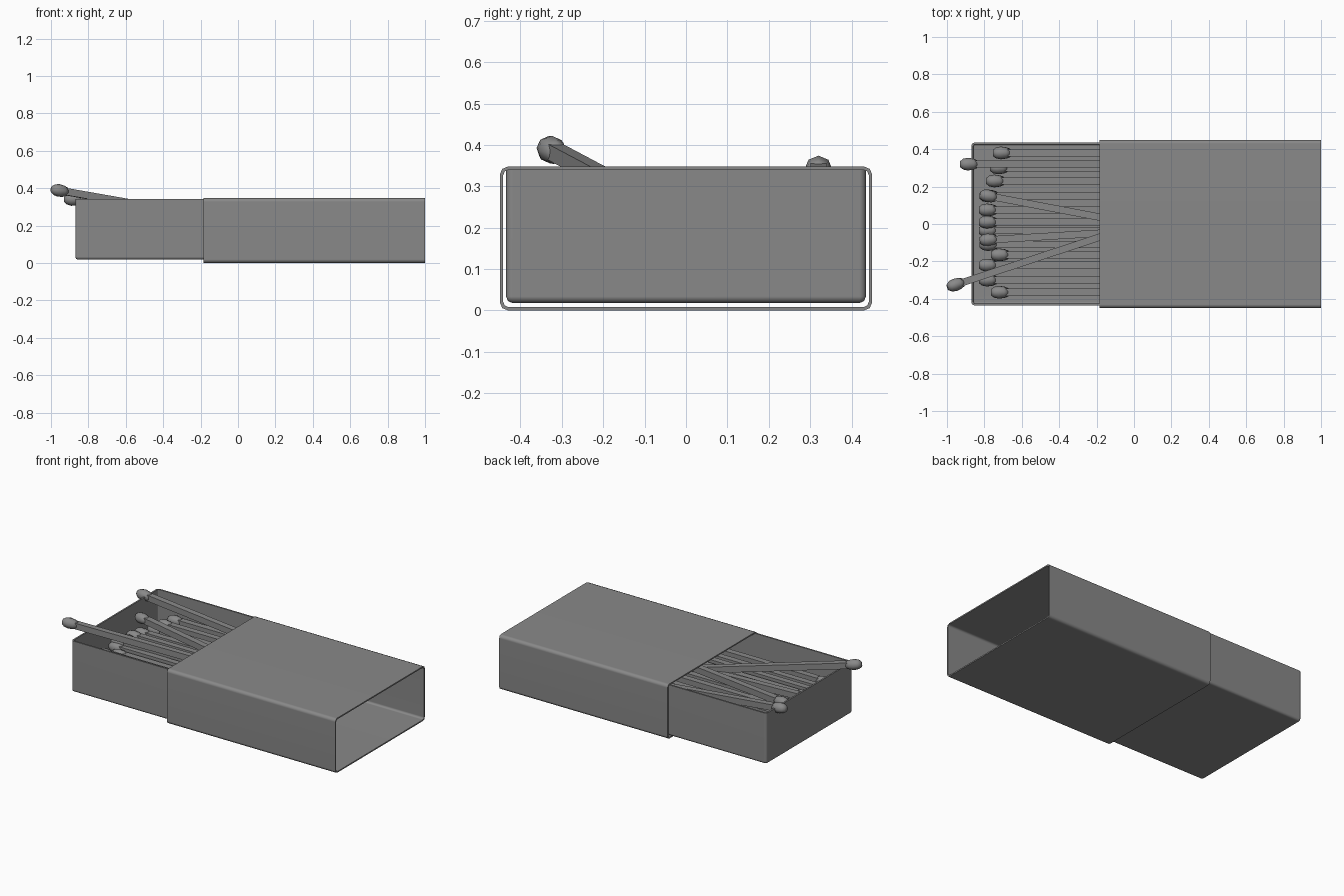
import bpy, bmesh, math
from mathutils import Vector, Matrix

if "Cube" in bpy.data.objects:
    bpy.data.objects.remove(bpy.data.objects["Cube"])

GREY = bpy.data.materials.new("dark_grey")
GREY.diffuse_color = (0.25, 0.25, 0.25, 1)
GREY.use_nodes = True
GREY.node_tree.nodes["Principled BSDF"].inputs["Base Color"].default_value = GREY.diffuse_color


def smooth(ob, angle):
    bpy.ops.object.select_all(action='DESELECT')
    ob.select_set(True)
    bpy.context.view_layer.objects.active = ob
    bpy.ops.object.shade_smooth_by_angle(angle=math.radians(angle))


def card_box(name, lo, hi, open_sides, radius, thickness):
    """Thin-walled rounded box with some sides left open."""
    lo, hi = Vector(lo), Vector(hi)
    bm = bmesh.new()
    bmesh.ops.create_cube(bm, size=1)
    for v in bm.verts:
        v.co = (lo + hi) / 2 + Vector(a * b for a, b in zip(v.co, hi - lo))
    bm.normal_update()
    gone = [f for f in bm.faces
            if any(f.normal.dot(Vector(d)) > 0.9 for d in open_sides)]
    bmesh.ops.delete(bm, geom=gone, context='FACES')
    edges = [e for e in bm.edges if len(e.link_faces) == 2]
    bmesh.ops.bevel(bm, geom=edges, offset=radius, segments=2,
                    profile=0.5, affect='EDGES')
    me = bpy.data.meshes.new(name)
    bm.to_mesh(me)
    bm.free()
    me.materials.append(GREY)
    ob = bpy.data.objects.new(name, me)
    bpy.context.collection.objects.link(ob)
    # Card thickness, applied before shading so that the rims stay sharp
    sol = ob.modifiers.new("card", 'SOLIDIFY')
    sol.thickness = thickness
    sol.offset = -1
    sol.use_even_offset = True
    bpy.context.view_layer.objects.active = ob
    bpy.ops.object.modifier_apply(modifier=sol.name)
    smooth(ob, 50)
    # Keep the large panels evenly shaded
    ob.modifiers.new("panel_normals", 'WEIGHTED_NORMAL').keep_sharp = True
    return ob


# Outer sleeve, open at both ends
card_box("sleeve", (-0.185, -0.45, 0), (1.0, 0.45, 0.348),
         [(1, 0, 0), (-1, 0, 0)], 0.02, 0.008)

# Sliding tray, open on top
card_box("tray", (-0.87, -0.435, 0.018), (0.30, 0.435, 0.343),
         [(0, 0, 1)], 0.016, 0.01)


# Match meshes: square stick and egg-shaped head, both along +x from the head
def stick_mesh(length=0.98, w=0.038):
    bm = bmesh.new()
    bmesh.ops.create_cube(bm, size=1)
    for v in bm.verts:
        v.co = Vector(((v.co.x + 0.5) * length, v.co.y * w, v.co.z * w))
    me = bpy.data.meshes.new("match_stick")
    bm.to_mesh(me)
    bm.free()
    me.materials.append(GREY)
    return me


def head_mesh(sides=8):
    profile = [(-0.045, 0.016), (-0.028, 0.029), (-0.003, 0.034),
               (0.025, 0.030), (0.045, 0.022)]
    bm = bmesh.new()
    rings = [[bm.verts.new((x, r * math.cos(2 * math.pi * i / sides),
                            r * math.sin(2 * math.pi * i / sides)))
              for i in range(sides)] for x, r in profile]
    for a, b in zip(rings, rings[1:]):
        for i in range(sides):
            j = (i + 1) % sides
            bm.faces.new((a[i], a[j], b[j], b[i]))
    bm.faces.new(rings[0])
    bm.faces.new(rings[-1])
    bmesh.ops.recalc_face_normals(bm, faces=bm.faces)
    me = bpy.data.meshes.new("match_head")
    bm.to_mesh(me)
    bm.free()
    me.materials.append(GREY)
    return me


STICK, HEAD = stick_mesh(), head_mesh()
for face in HEAD.polygons:
    face.use_smooth = True


def match(x, y, z, dy=0.0, dz=0.0):
    """One match with its head at x, y, z and slopes dy, dz along x."""
    rot = (Matrix.Rotation(math.atan(dy), 4, 'Z')
           @ Matrix.Rotation(-math.atan(dz / math.hypot(1, dy)), 4, 'Y'))
    for name, me in (("match_stick", STICK), ("match_head", HEAD)):
        ob = bpy.data.objects.new(name, me)
        bpy.context.collection.objects.link(ob)
        ob.matrix_world = Matrix.Translation((x, y, z)) @ rot


# Visible top layer, with two more layers stacked underneath
for x, y, z in [(-0.71, 0.38, 0.2), (-0.725, 0.30, 0.2),
                (-0.745, 0.23, 0.19), (-0.78, 0.15, 0.19),
                (-0.785, 0.075, 0.2), (-0.785, 0.01, 0.2),
                (-0.785, -0.035, 0.15), (-0.78, -0.11, 0.2),
                (-0.72, -0.165, 0.19), (-0.785, -0.22, 0.2),
                (-0.785, -0.30, 0.19), (-0.72, -0.365, 0.2)]:
    match(x, y, z)
    if y != -0.035:
        match(x + 0.004, y, 0.13)
        match(x + 0.004, y, 0.063)

# Loose matches leaning out over the pile
match(-0.78, -0.085, 0.225, 0.06)
match(-0.78, 0.15, 0.285, -0.19, -0.03)
match(-0.885, 0.32, 0.340, 0, -0.10)
match(-0.955, -0.325, 0.388, 0.33, -0.175)
